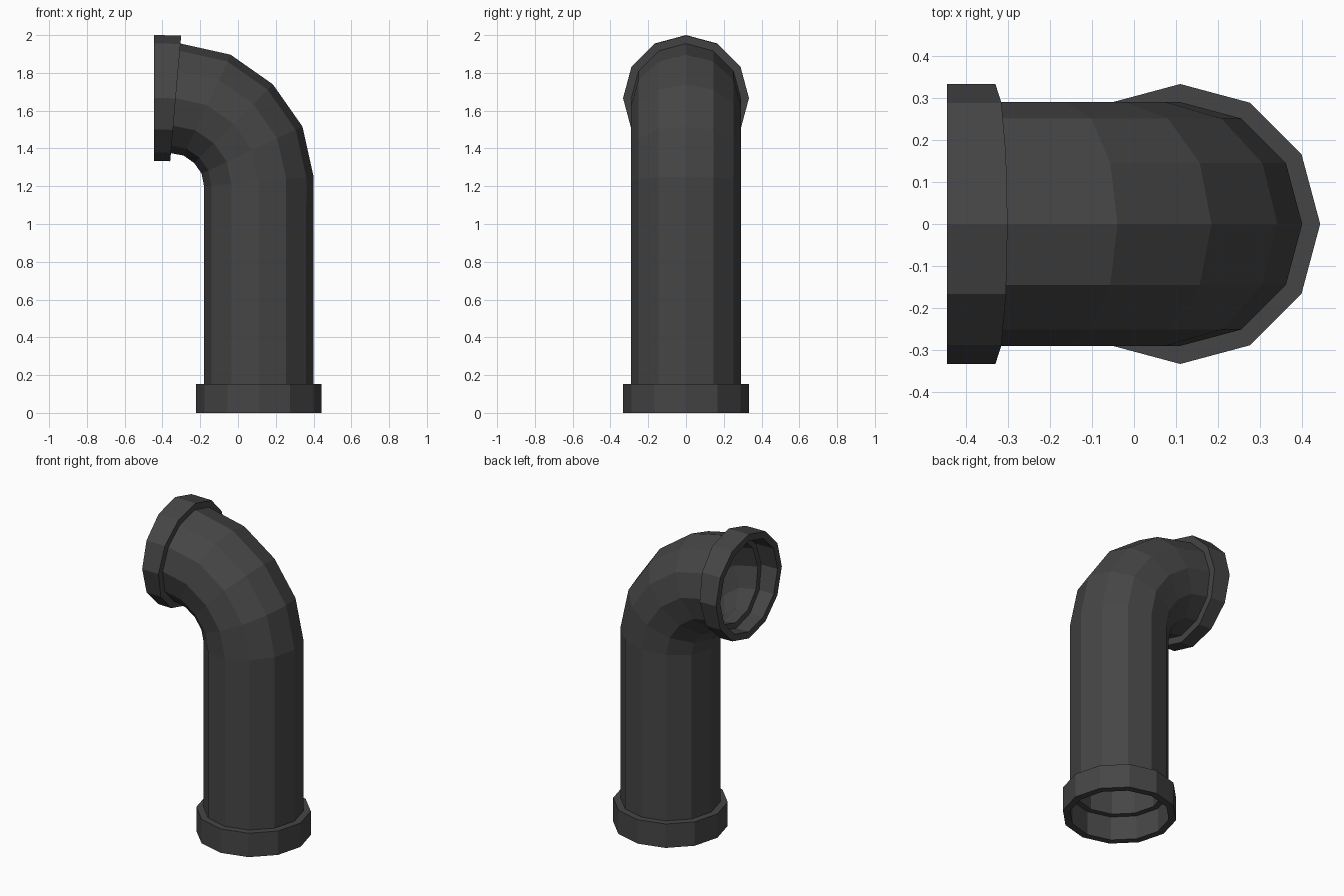
import bpy, bmesh
from math import sin, cos, pi, radians
from mathutils import Vector

if "Cube" in bpy.data.objects:
    bpy.data.objects.remove(bpy.data.objects["Cube"])

SIDES = 12
R_COLLAR, R_PIPE, R_BORE = 0.333, 0.29, 0.255
BEND = Vector((-0.372, 0, 1.183))      # centre of the elbow

mat = bpy.data.materials.new("dark_grey")
mat.diffuse_color = (0.06, 0.06, 0.06, 1)
mat.use_nodes = True
mat.node_tree.nodes["Principled BSDF"].inputs["Base Color"].default_value = mat.diffuse_color


def bend_station(deg, dist, stretch):
    a = radians(deg)
    return BEND + Vector((cos(a), 0, sin(a))) * dist, a, stretch


def ring(bm, station, r):
    c, a, stretch = station
    u = Vector((cos(a), 0, sin(a))) * r * stretch
    v = Vector((0, r, 0))
    return [bm.verts.new(c + u * cos(t) + v * sin(t))
            for t in (2 * pi * k / SIDES for k in range(SIDES))]


def tube(name, stations, r_out, r_in):
    """Thick-walled tube swept through the stations, with annular ends."""
    bm = bmesh.new()
    rings = [ring(bm, s, r_out) for s in stations]
    rings += [ring(bm, s, r_in) for s in reversed(stations)]
    for i, p in enumerate(rings):
        q = rings[(i + 1) % len(rings)]
        for k in range(SIDES):
            n = (k + 1) % SIDES
            bm.faces.new((p[k], p[n], q[n], q[k]))
    bmesh.ops.recalc_face_normals(bm, faces=bm.faces)
    me = bpy.data.meshes.new(name)
    bm.to_mesh(me)
    bm.free()
    me.materials.append(mat)
    bpy.context.collection.objects.link(bpy.data.objects.new(name, me))


foot = (Vector((0.11, 0, 0)), 0, 1)
foot_top = (Vector((0.11, 0, 0.153)), 0, 1)
elbow = [bend_station(5, 0.484, 1.004)]
elbow += [bend_station(d, 0.4925, 1.0155) for d in (25, 45, 65)]
elbow += [bend_station(85, 0.484, 1.004)]
mouth = (Vector((-0.445, 0, 1.667)), pi / 2, 1)

# Upright pipe with elbow, then the collars at both ends
tube("pipe", [foot_top] + elbow, R_PIPE, R_BORE)
tube("bottom_collar", [foot, foot_top], R_COLLAR, R_PIPE)
tube("mouth_collar", [elbow[-1], mouth], R_COLLAR, R_PIPE)
